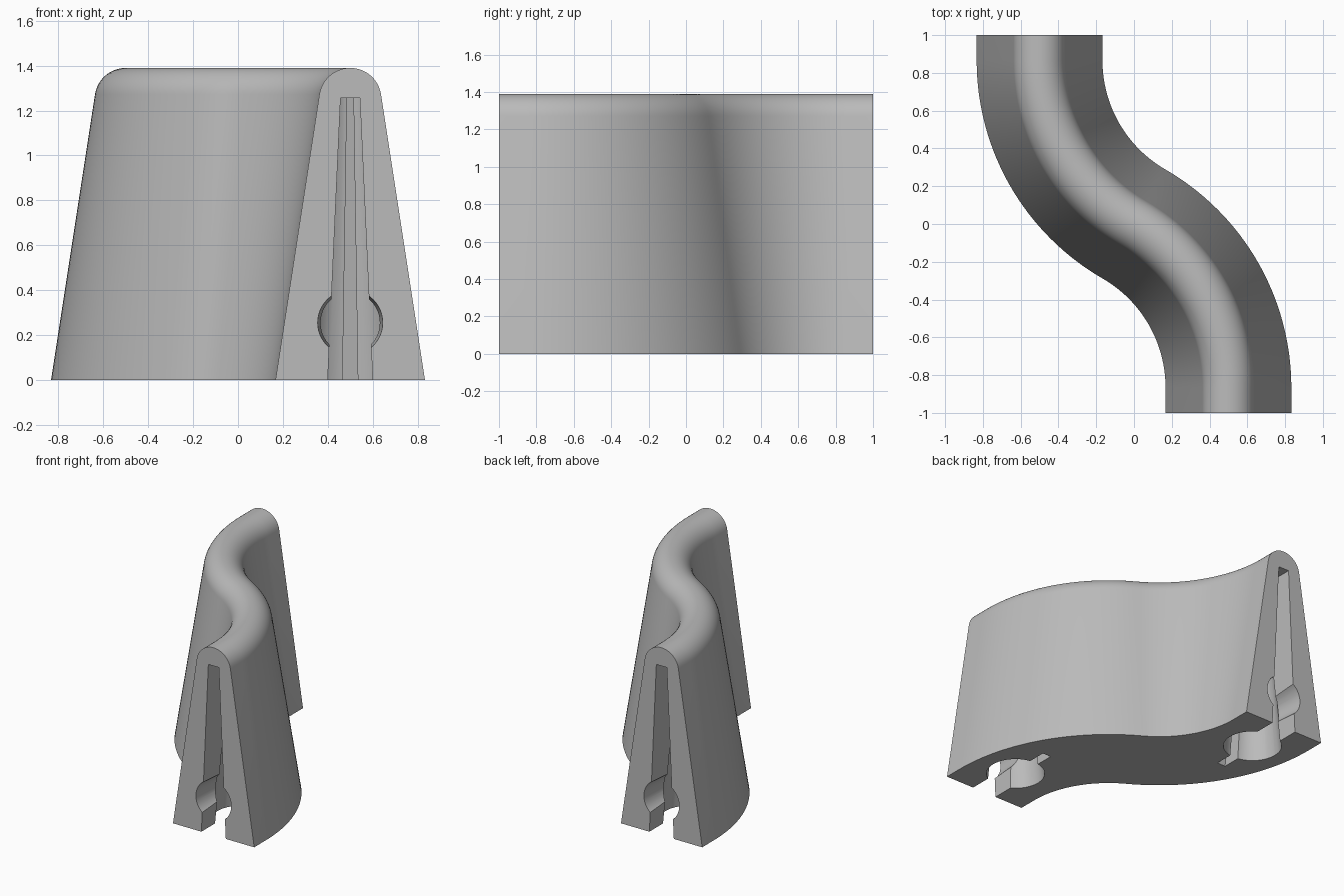
import bpy, bmesh, math
from mathutils import Vector

cube = bpy.data.objects.get("Cube")
if cube:
    bpy.data.objects.remove(cube)

grey = bpy.data.materials.new("plain_grey")
grey.use_nodes = True
colour = (0.5, 0.5, 0.5, 1)
grey.diffuse_color = colour
grey.node_tree.nodes["Principled BSDF"].inputs["Base Color"].default_value = colour


def loft(name, rings):
    """Closed solid through a list of matching rings of points."""
    bm = bmesh.new()
    loops = [[bm.verts.new(p) for p in ring] for ring in rings]
    n = len(loops[0])
    for a, b in zip(loops, loops[1:]):
        for i in range(n):
            j = (i + 1) % n
            bm.faces.new((a[i], a[j], b[j], b[i]))
    bm.faces.new(loops[0])
    bm.faces.new(loops[-1])
    bmesh.ops.recalc_face_normals(bm, faces=bm.faces)
    mesh = bpy.data.meshes.new(name)
    bm.to_mesh(mesh)
    bm.free()
    mesh.materials.append(grey)
    obj = bpy.data.objects.new(name, mesh)
    bpy.context.collection.objects.link(obj)
    return obj


# Tapered wall section with a rounded ridge
ridge_r, ridge_z, lean = 0.139, 1.251, math.radians(8.75)
section = [(0.333, 0)]
for i in range(25):
    a = lean + (math.pi - 2 * lean) * i / 24
    section.append((ridge_r * math.cos(a), ridge_z + ridge_r * math.sin(a)))
section.append((-0.333, 0))

# S path: straight end, two unit arcs of 60 degrees, straight end
bend_y = math.sin(math.pi / 3)
STEPS = 32
half = []
for i in range(STEPS + 1):
    a = math.pi / 3 * i / STEPS
    half.append((Vector((math.cos(a) - 0.5, math.sin(a) - bend_y, 0)),
                 Vector((math.cos(a), math.sin(a), 0))))
half.insert(0, (Vector((0.5, -1, 0)), Vector((1, 0, 0))))
path = half + [(-p, d) for p, d in reversed(half[:-1])]
wall = loft("curved_wall", [[p + d * x + Vector((0, 0, z)) for x, z in section]
                            for p, d in path])

# Keyhole sockets: every outline shrinks towards the top around the socket axis
SOCKET = Vector((0.5, -0.667, 0))
TOP = 1.255


def box(w, y0, y1):
    return [(-w, y0), (w, y0), (w, y1), (-w, y1)]


def taper_cut(name, outline, turn):
    rings = []
    for z in (-0.05, TOP):
        s = 1 - 0.57 * z / TOP
        ring = [SOCKET + Vector((x * s, y * s, z)) for x, y in outline]
        rings.append([Vector((p.x * turn, p.y * turn, p.z)) for p in ring])
    return loft(name, rings)


def circle(r, n=48):
    return [(r * math.cos(math.tau * i / n), r * math.sin(math.tau * i / n))
            for i in range(n)]


cutters = []
for end, turn in (("front", 1), ("back", -1)):
    cutters.append(taper_cut(end + "_slot_cutter", box(0.1, -1.4, 0), turn))
    cutters.append(taper_cut(end + "_socket_cutter", circle(0.2), turn))
    cutters.append(taper_cut(end + "_notch_cutter", box(0.034, -0.1, 0.333), turn))
    # Round opening through the end face, narrowing slightly inwards
    cutters.append(loft(end + "_opening_cutter", [
        [Vector(((0.5 + x) * turn, y * turn, 0.255 + z)) for x, z in circle(r)]
        for y, r in ((-1.05, 0.148), (-0.7, 0.127))]))

bpy.context.view_layer.objects.active = wall
for cutter in cutters:
    mod = wall.modifiers.new(cutter.name, 'BOOLEAN')
    mod.operation = 'DIFFERENCE'
    mod.solver = 'EXACT'
    mod.object = cutter
    bpy.ops.object.modifier_apply(modifier=mod.name)
for cutter in cutters:
    bpy.data.objects.remove(cutter)

for o in bpy.context.selected_objects:
    o.select_set(False)
wall.select_set(True)
bpy.ops.object.shade_smooth_by_angle(angle=math.radians(30))
